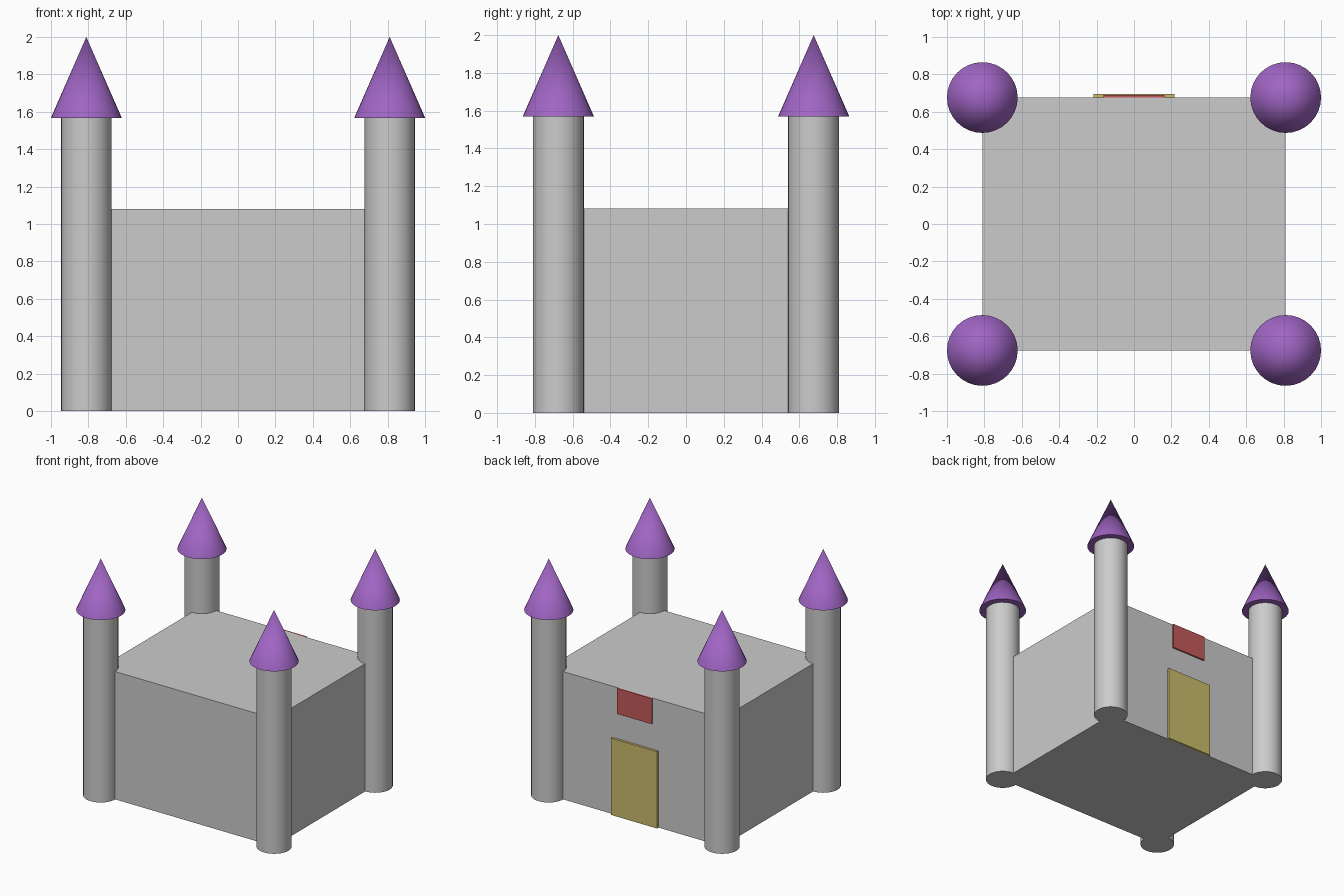
import bpy, math

if "Cube" in bpy.data.objects:
    bpy.data.objects.remove(bpy.data.objects["Cube"])

BX, BY, BH = 0.811, 0.676, 1.081     # keep half-width, half-depth, height
TOWER_R, TOWER_H = 0.135, 1.568
ROOF_R, ROOF_H = 0.189, 0.432


def material(name, colour):
    m = bpy.data.materials.new(name)
    m.diffuse_color = (*colour, 1)
    m.use_nodes = True
    m.node_tree.nodes["Principled BSDF"].inputs["Base Color"].default_value = m.diffuse_color
    return m


def finish(name, mat=None, smooth=False):
    ob = bpy.context.object
    ob.name = name
    if mat:
        ob.data.materials.append(mat)
    if smooth:
        bpy.ops.object.shade_smooth_by_angle(angle=math.radians(30))
    return ob


def box(name, x0, x1, y0, y1, z0, z1, mat=None):
    bpy.ops.mesh.primitive_cube_add(
        size=1, location=((x0 + x1) / 2, (y0 + y1) / 2, (z0 + z1) / 2))
    bpy.context.object.scale = (x1 - x0, y1 - y0, z1 - z0)
    bpy.ops.object.transform_apply(location=False, rotation=False, scale=True)
    return finish(name, mat)


purple = material("roof purple", (0.35, 0.13, 0.55))
yellow = material("door yellow", (0.60, 0.50, 0.15))
red = material("sign red", (0.55, 0.10, 0.10))

# Main block
box("keep", -BX, BX, -BY, BY, 0, BH)

# Door and panel on the back wall
box("door", -0.216, 0.216, BY - 0.01, 0.696, 0, 0.649, yellow)
box("wall_panel", -0.162, 0.162, BY - 0.01, 0.689, 0.865, BH, red)

# Corner towers with conical roofs
for sy, fb in ((-1, "front"), (1, "back")):
    for sx, lr in ((-1, "left"), (1, "right")):
        x, y = sx * BX, sy * BY
        bpy.ops.mesh.primitive_cylinder_add(
            vertices=32, radius=TOWER_R, depth=TOWER_H, location=(x, y, TOWER_H / 2))
        finish(f"tower_{fb}_{lr}", smooth=True)
        bpy.ops.mesh.primitive_cone_add(
            vertices=32, radius1=ROOF_R, radius2=0, depth=ROOF_H,
            location=(x, y, TOWER_H + ROOF_H / 2))
        finish(f"tower_roof_{fb}_{lr}", purple, smooth=True)
